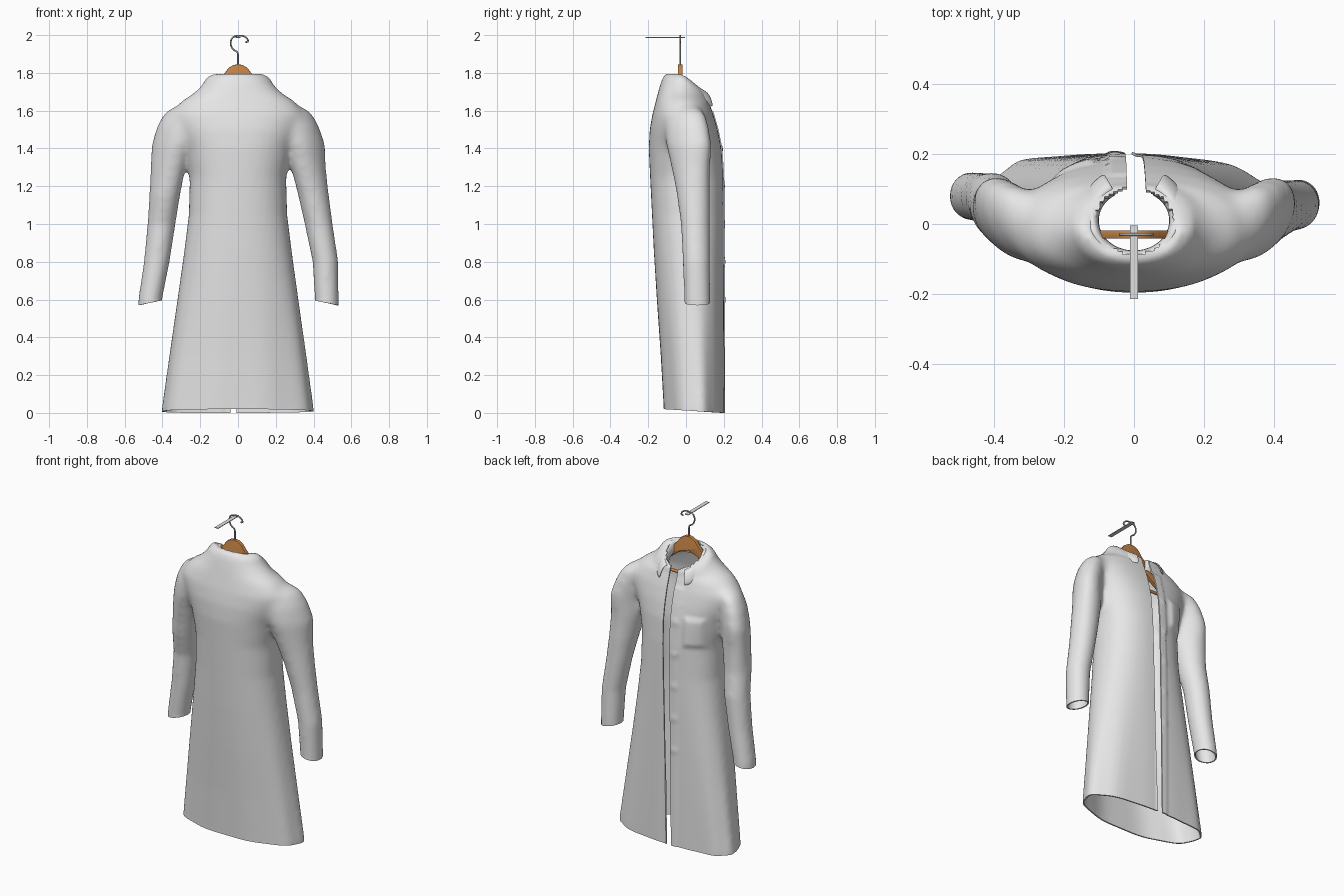
import bpy, bmesh, math
from mathutils import Vector

if "Cube" in bpy.data.objects:
    bpy.data.objects.remove(bpy.data.objects["Cube"])


def material(name, rgb):
    m = bpy.data.materials.new(name)
    m.diffuse_color = (*rgb, 1)
    m.use_nodes = True
    m.node_tree.nodes["Principled BSDF"].inputs["Base Color"].default_value = m.diffuse_color
    return m


CLOTH = material("white cloth", (0.8, 0.8, 0.8))
WOOD = material("warm wood", (0.56, 0.23, 0.06))
STEEL = material("steel", (0.42, 0.43, 0.45))
RAIL = material("pale metal", (0.75, 0.75, 0.75))


def make_object(name, bm, mat):
    me = bpy.data.meshes.new(name)
    bm.to_mesh(me)
    bm.free()
    ob = bpy.data.objects.new(name, me)
    bpy.context.collection.objects.link(ob)
    me.materials.append(mat)
    return ob


def activate(ob):
    bpy.ops.object.select_all(action='DESELECT')
    ob.select_set(True)
    bpy.context.view_layer.objects.active = ob


def add_modifier(ob, kind, **settings):
    activate(ob)
    mod = ob.modifiers.new(kind.lower(), kind)
    for key, value in settings.items():
        setattr(mod, key, value)
    bpy.ops.object.modifier_apply(modifier=mod.name)


def smooth(ob, angle=50):
    activate(ob)
    bpy.ops.object.shade_smooth_by_angle(angle=math.radians(angle))


def loft(bm, rings):
    rows = [[bm.verts.new(p) for p in r] for r in rings]
    n = len(rows[0])
    for a, b in zip(rows, rows[1:]):
        for i in range(n):
            j = (i + 1) % n
            bm.faces.new((a[i], a[j], b[j], b[i]))
    bm.faces.new(rows[0][::-1])
    bm.faces.new(rows[-1])


def power(v, p):
    return math.copysign(abs(v) ** (2 / p), v)


def torso_ring(z, a, back, front, tilt, n=72):
    # rounder back, fuller left front; top rings tilt down to the front
    low = max(0, 1 - z / 1.1)
    mid = (back + front) / 2 + .02 * low
    pts = []
    for i in range(n):
        t = 2 * math.pi * i / n
        c, s = math.cos(t), math.sin(t)
        if s < 0:
            p, ry = 2.25 - .2 * low, mid - back
        elif c < 0:
            p, ry = 2.4 + 1.4 * low, front - mid
        else:
            p, ry = 2.4 - .2 * low, front - mid
        k = 1 + .016 * max(0, 1 - z / .8) * math.sin(9 * t)
        y = mid + k * ry * power(s, p)
        pts.append((k * a * power(c, p), y, z - tilt * max(0, y + .015)))
    return pts


def sleeve_ring(cx, cy, z, rx, ry, shear, n=48):
    pts = []
    for i in range(n):
        t = 2 * math.pi * i / n
        dx = rx * math.cos(t)
        pts.append((cx + dx, cy + ry * math.sin(t) + shear * dx, z))
    return pts


# Coat volume: torso loft (z, half width, back y, front y, tilt)
torso = [(-.06, .40, -.12, .20, 0), (.02, .40, -.12, .20, 0), (.3, .362, -.135, .20, 0),
         (.6, .32, -.155, .20, 0), (.85, .285, -.17, .20, 0), (1.05, .26, -.18, .20, 0),
         (1.25, .255, -.19, .198, 0), (1.4, .285, -.197, .188, 0),
         (1.5, .33, -.192, .168, 0), (1.58, .355, -.178, .145, 0),
         (1.65, .30, -.16, .12, 0), (1.70, .225, -.147, .112, .3),
         (1.74, .188, -.136, .118, .5), (1.775, .17, -.124, .115, .73),
         (1.797, .135, -.105, .108, .85)]
bm = bmesh.new()
loft(bm, [torso_ring(*row) for row in torso])

# Sleeves (z, right x, left x, centre y, radius x, radius y, shear)
sleeve = [(.50, .470, .466, .06, .063, .068, 0), (.60, .470, .465, .06, .063, .069, 0),
          (.80, .463, .430, .055, .068, .072, 0), (1.0, .427, .405, .05, .074, .077, 0),
          (1.15, .40, .388, .04, .081, .087, .1), (1.3, .372, .37, .025, .094, .10, .3),
          (1.42, .36, .355, .015, .102, .11, .5), (1.52, .33, .33, .005, .098, .105, .5),
          (1.59, .30, .30, .0, .088, .09, .5), (1.625, .27, .27, -.005, .06, .06, .3)]
for side in (1, -1):
    loft(bm, [sleeve_ring(side * (xr if side > 0 else xl),
                          cy + (.02 if side < 0 and z < 1.1 else 0), z, rx, ry, side * sh)
              for z, xr, xl, cy, rx, ry, sh in sleeve])
coat = make_object("coat", bm, CLOTH)
add_modifier(coat, 'REMESH', mode='VOXEL', voxel_size=0.013)
add_modifier(coat, 'SMOOTH', factor=0.5, iterations=10)

# Extra softening where the sleeves meet the torso
group = coat.vertex_groups.new(name="shoulders")
for v in coat.data.vertices:
    if abs(v.co.x) > .17 and v.co.z > 1.15:
        w = min(1, (abs(v.co.x) - .17) / .06, (v.co.z - 1.15) / .1)
        group.add([v.index], w, 'REPLACE')
add_modifier(coat, 'SMOOTH', factor=0.5, iterations=22, vertex_group="shoulders")

# Chest pocket, placket and button bumps pressed into the cloth
bm = bmesh.new()
bm.from_mesh(coat.data)
for v in bm.verts:
    x, y, z = v.co
    if y > 0.09:
        edge = min(x + .24, -.10 - x, z - 1.25, 1.45 - z)
        v.co.y += .012 * max(0, min(1, edge / .03))
        if -.075 < x < 0 and z < 1.6:
            v.co.y += 0.005
        for zb in (.6, .8, 1.0, 1.2, 1.4):
            v.co.y += 0.005 * math.exp(-((x + .058) ** 2 + (z - zb) ** 2) / .0004)


def cut(test, co, no, clear=True):
    faces = [f for f in bm.faces if test(f.calc_center_median())]
    geom = set(faces)
    for f in faces:
        geom.update(f.verts)
        geom.update(f.edges)
    bmesh.ops.bisect_plane(bm, geom=list(geom), dist=1e-5, plane_co=Vector(co),
                           plane_no=Vector(no), clear_inner=clear)


# Open the hem, cuffs, front and neck
cut(lambda c: c.z < .2, (0, .2, 0), (0, .0625, 1))
for side in (1, -1):
    cut(lambda c: c.x * side > .38 and .4 < c.z < .7,
        (side * .47, 0, .582), (side * .2, 0, 1))
GAP = ((-.04, .012), (-.005, .023))   # x at the hem, slope with height
for gx, slope in GAP:
    cut(lambda c: c.y > .03, (gx, 0, 0), (1, 0, -slope), False)


def is_open(c):
    lo, hi = (gx + slope * c.z for gx, slope in GAP)
    front = lo < c.x < hi and c.y > .05
    neck = c.z > 1.55 and (c.x / .111) ** 2 + ((c.y - .01) / .096) ** 2 < 1
    return front or neck


bmesh.ops.delete(bm, geom=[f for f in bm.faces if is_open(f.calc_center_median())],
                 context='FACES')
bm.to_mesh(coat.data)
bm.free()
add_modifier(coat, 'SOLIDIFY', thickness=0.008, offset=-1)
smooth(coat)

# Collar stand and short turned-down leaf swept round the neck
profile = [(0, -.075), (0, -.025), (.012, -.003), (.03, 0), (.05, -.018),
           (.066, -.045), (.076, -.078)]
bm = bmesh.new()
rows = []
STEPS = 48
for i in range(STEPS + 1):
    t = math.radians(30 + 300 * i / STEPS)
    sx, cy = math.sin(t), math.cos(t)
    y0 = .01 + .09 * cy
    top = 1.787 - .88 * max(0, y0 + .015)
    k = .6 + .25 * max(0, min(1, cy + .1))
    rows.append([bm.verts.new((sx * (.105 + d * k), y0 + cy * d * k, top + dz))
                 for d, dz in profile])
for a, b in zip(rows, rows[1:]):
    for k in range(len(profile) - 1):
        bm.faces.new((a[k], b[k], b[k + 1], a[k + 1]))
bmesh.ops.recalc_face_normals(bm, faces=bm.faces)
collar = make_object("collar", bm, CLOTH)
add_modifier(collar, 'SOLIDIFY', thickness=0.009, offset=0)
add_modifier(collar, 'SUBSURF', levels=1)
smooth(collar)

# Wooden hanger board from a mirrored outline
half = [(0, 1.845), (.025, 1.842), (.05, 1.826), (.075, 1.793), (.15, 1.715),
        (.25, 1.645), (.31, 1.595), (.32, 1.57), (.30, 1.565), (.24, 1.605),
        (.14, 1.67), (.06, 1.735), (0, 1.755)]
outline = half + [(-x, z) for x, z in half[-2:0:-1]]
bm = bmesh.new()
face = bm.faces.new([bm.verts.new((x, -.042, z)) for x, z in outline])
res = bmesh.ops.extrude_face_region(bm, geom=[face])
bmesh.ops.translate(bm, vec=(0, .024, 0),
                    verts=[e for e in res["geom"] if isinstance(e, bmesh.types.BMVert)])
bmesh.ops.recalc_face_normals(bm, faces=bm.faces)
hanger = make_object("hanger_board", bm, WOOD)
add_modifier(hanger, 'BEVEL', width=0.003, segments=2)
smooth(hanger, 40)


def rod(name, pts, radius, mat, kind='POLY'):
    cu = bpy.data.curves.new(name, 'CURVE')
    cu.dimensions = '3D'
    cu.bevel_depth = radius
    cu.bevel_resolution = 3
    cu.use_fill_caps = True
    sp = cu.splines.new(kind)
    sp.points.add(len(pts) - 1)
    for p, (x, z) in zip(sp.points, pts):
        p.co = (x, -.03, z, 1)
    if kind == 'NURBS':
        sp.order_u = 3
        sp.use_endpoint_u = True
    ob = bpy.data.objects.new(name, cu)
    bpy.context.collection.objects.link(ob)
    cu.materials.append(mat)
    activate(ob)
    bpy.ops.object.convert(target='MESH')
    smooth(bpy.context.object)


# Trouser bar, hook and the rail it hangs from
rod("hanger_bar", [(-.29, 1.6), (.29, 1.6)], .009, WOOD)
rod("hanger_hook", [(0, 1.82), (0, 1.88), (0, 1.91), (-.03, 1.925), (-.042, 1.96),
                    (-.03, 1.99), (0, 1.998), (.03, 1.996), (.05, 1.982),
                    (.055, 1.962), (.04, 1.964)], .0045, STEEL, 'NURBS')
bm = bmesh.new()
bmesh.ops.create_cube(bm, size=1)
for v in bm.verts:
    v.co = (v.co.x * .024, v.co.y * .21 - .11, v.co.z * .004 + 1.987)
make_object("rail", bm, RAIL)
